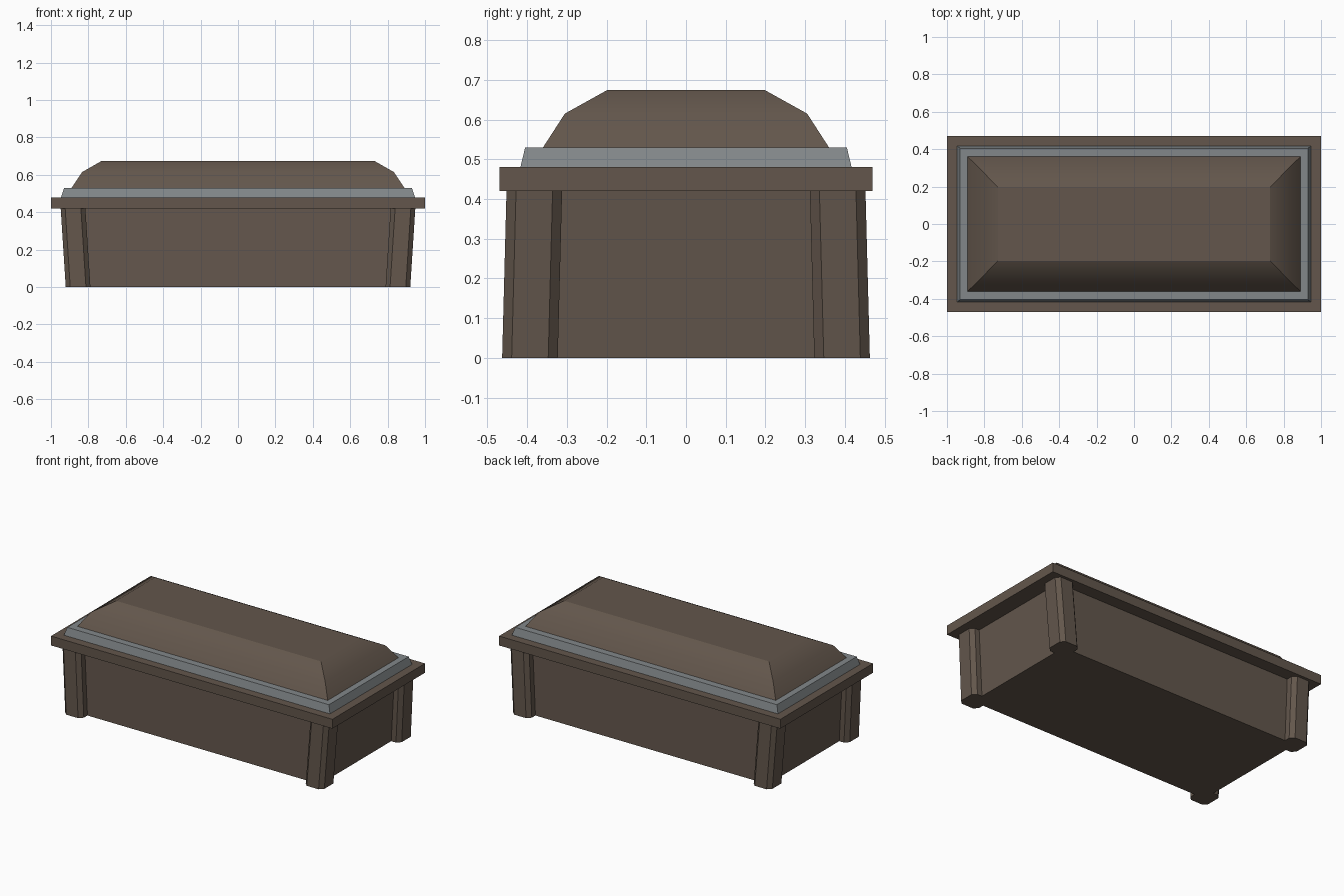
import bpy, bmesh

if "Cube" in bpy.data.objects:
    bpy.data.objects.remove(bpy.data.objects["Cube"])


def material(name, rgb):
    m = bpy.data.materials.new(name)
    m.diffuse_color = (*rgb, 1)
    m.use_nodes = True
    m.node_tree.nodes["Principled BSDF"].inputs["Base Color"].default_value = m.diffuse_color
    return m


BROWN = material("dark brown", (0.125, 0.094, 0.072))
GREY = material("steel grey", (0.225, 0.245, 0.255))


def ring(cx, cy, hx, hy, z, c=0.0):
    """Rectangle outline, optionally with cut corners."""
    if c == 0:
        pts = [(-hx, -hy), (hx, -hy), (hx, hy), (-hx, hy)]
    else:
        pts = [(-hx + c, -hy), (hx - c, -hy), (hx, -hy + c), (hx, hy - c),
               (hx - c, hy), (-hx + c, hy), (-hx, hy - c), (-hx, -hy + c)]
    return [(cx + x, cy + y, z) for x, y in pts]


def loft(name, rings, mat, soft_z=None):
    """Stack outlines into a closed solid; soft_z marks a smooth bend height."""
    bm = bmesh.new()
    loops = [[bm.verts.new(p) for p in r] for r in rings]
    n = len(loops[0])
    for a, b in zip(loops, loops[1:]):
        for i in range(n):
            j = (i + 1) % n
            bm.faces.new((a[i], a[j], b[j], b[i]))
    bm.faces.new(loops[0][::-1])
    bm.faces.new(loops[-1])
    bmesh.ops.recalc_face_normals(bm, faces=bm.faces[:])
    if soft_z is not None:
        for f in bm.faces:
            f.smooth = True
        for e in bm.edges:
            e.smooth = all(abs(v.co.z - soft_z) < 1e-4 for v in e.verts)
    me = bpy.data.meshes.new(name)
    bm.to_mesh(me)
    bm.free()
    me.materials.append(mat)
    ob = bpy.data.objects.new(name, me)
    bpy.context.collection.objects.link(ob)
    return ob


# tapered box body
loft("body", [ring(0, 0, 0.863, 0.402, 0), ring(0, 0, 0.893, 0.39, 0.42)], BROWN)

# leaning corner posts with cut corners
for sx, nx in ((-1, "left"), (1, "right")):
    for sy, ny in ((-1, "front"), (1, "back")):
        loft(f"{ny}_{nx}_post",
             [ring(sx * 0.855, sy * 0.393, 0.066, 0.07, 0, 0.024),
              ring(sx * 0.882, sy * 0.382, 0.066, 0.07, 0.42, 0.024)], BROWN)

# overhanging rim
loft("rim", [ring(0, 0, 1, 0.47, 0.42), ring(0, 0, 1, 0.47, 0.48)], BROWN)

# metal trim under the lid
loft("trim", [ring(0, 0, 0.946, 0.417, 0.48), ring(0, 0, 0.93, 0.405, 0.53)], GREY)

# domed lid with hipped corners
loft("lid", [ring(0, 0, 0.89, 0.36, 0.53), ring(0, 0, 0.833, 0.305, 0.615),
             ring(0, 0, 0.728, 0.197, 0.675)], BROWN, soft_z=0.615)
